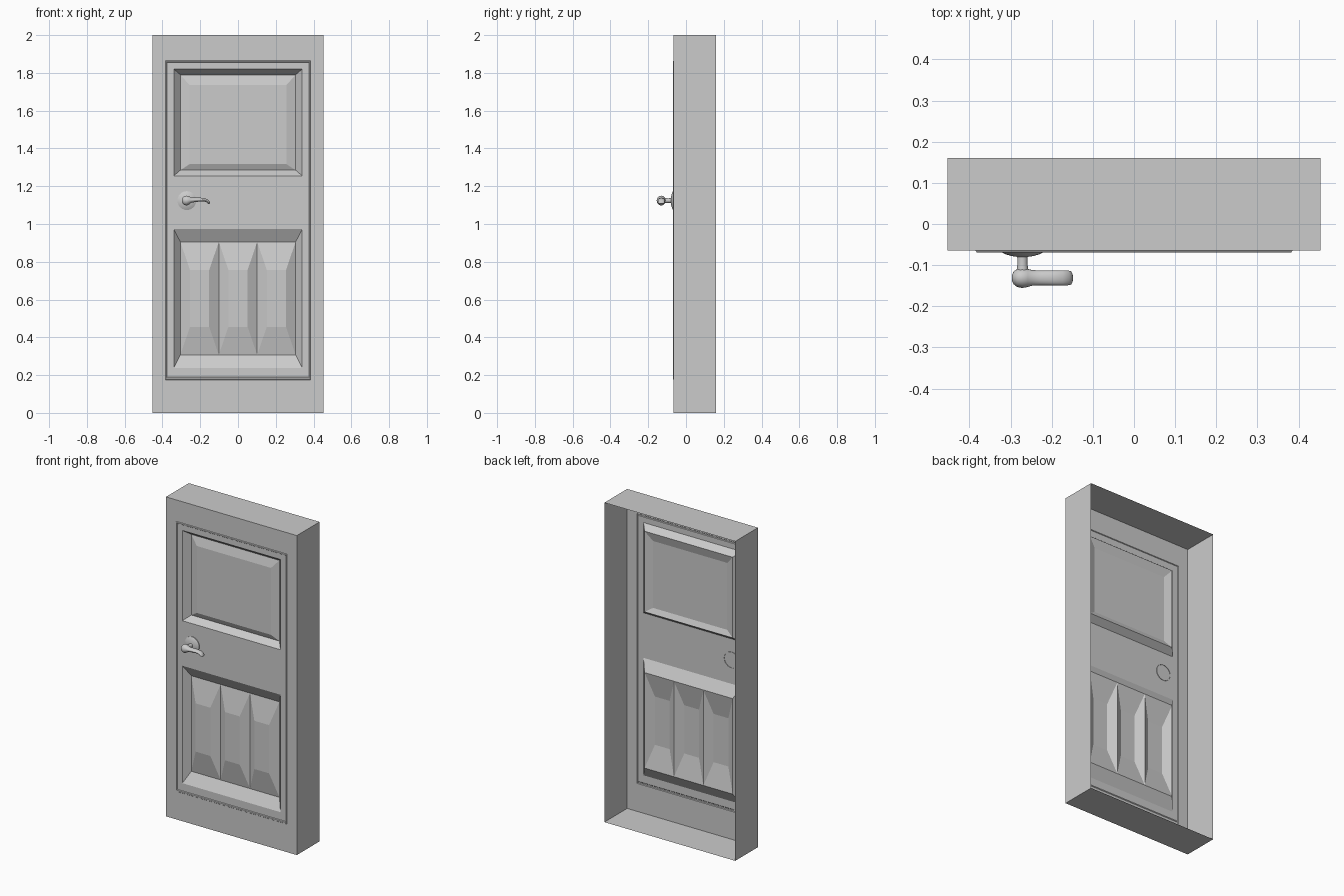
import bpy, bmesh, math
from mathutils import Vector

if "Cube" in bpy.data.objects:
    bpy.data.objects.remove(bpy.data.objects["Cube"])


def finish(bm, name, smooth=False):
    bmesh.ops.remove_doubles(bm, verts=bm.verts, dist=0.0003)
    if smooth:
        bmesh.ops.recalc_face_normals(bm, faces=bm.faces)
    me = bpy.data.meshes.new(name)
    bm.to_mesh(me)
    bm.free()
    ob = bpy.data.objects.new(name, me)
    bpy.context.collection.objects.link(ob)
    if smooth:
        bpy.context.view_layer.objects.active = ob
        ob.select_set(True)
        bpy.ops.object.shade_smooth_by_angle(angle=math.radians(40))
        ob.select_set(False)
    return ob


def rect(x0, x1, z0, z1, y):
    return [(x0, y, z0), (x1, y, z0), (x1, y, z1), (x0, y, z1)]


def loft(bm, loops, cap_end=True, cap_start=False):
    """Join successive loops of equal length with quads."""
    rows = [[bm.verts.new(p) for p in loop] for loop in loops]
    n = len(rows[0])
    for a, b in zip(rows, rows[1:]):
        for i in range(n):
            j = (i + 1) % n
            bm.faces.new((a[i], a[j], b[j], b[i]))
    if cap_end:
        bm.faces.new(rows[-1])
    if cap_start:
        bm.faces.new(rows[0][::-1])


FACE = -0.065    # front plane of the door
DEEP = -0.026    # floor of the recessed panels

# Open-backed frame with a thin raised bead around the door leaf
bm = bmesh.new()
loft(bm, [rect(-0.453, 0.453, 0, 2, 0.16),
          rect(-0.453, 0.453, 0, 2, FACE),
          rect(-0.385, 0.385, 0.175, 1.866, FACE),
          rect(-0.382, 0.382, 0.178, 1.863, FACE - 0.004),
          rect(-0.378, 0.378, 0.186, 1.858, FACE - 0.004),
          rect(-0.375, 0.375, 0.190, 1.855, FACE)], cap_end=False)
finish(bm, "door_frame")

# Door leaf: flat face with two openings
bm = bmesh.new()
xs = [-0.375, -0.34, 0.34, 0.375]
zs = [0.190, 0.238, 0.973, 1.255, 1.82, 1.855]
for i in range(3):
    for k in range(5):
        if i == 1 and k in (1, 3):
            continue
        loft(bm, [rect(xs[i], xs[i + 1], zs[k], zs[k + 1], FACE)])
finish(bm, "door_leaf")

# Upper panel: sloped recess with a raised field
bm = bmesh.new()
loft(bm, [rect(-0.34, 0.34, 1.255, 1.82, FACE),
          rect(-0.305, 0.305, 1.285, 1.79, DEEP),
          rect(-0.257, 0.257, 1.317, 1.736, DEEP - 0.015)])
finish(bm, "upper_panel")

# Lower panel: sloped recess holding three raised blocks
bm = bmesh.new()
loft(bm, [rect(-0.34, 0.34, 0.238, 0.973, FACE),
          rect(-0.305, 0.305, 0.307, 0.905, DEEP)], cap_end=False)
w = 0.61 / 3
for c in (-w, 0, w):
    loft(bm, [rect(c - w / 2, c + w / 2, 0.307, 0.905, DEEP),
              rect(c - 0.051, c + 0.051, 0.455, 0.757, DEEP - 0.03)])
finish(bm, "lower_panel")

HX, HZ = -0.271, 1.124


def lathe(name, profile, n=24):
    """Revolve (radius, y) points around the handle axis."""
    bm = bmesh.new()
    loft(bm, [[(HX + r * math.cos(2 * math.pi * i / n), y,
                HZ + r * math.sin(2 * math.pi * i / n)) for i in range(n)]
              for r, y in profile], cap_end=False)
    return finish(bm, name, True)


# Handle rose and neck
lathe("handle_rose", [(0.050, -0.062), (0.050, -0.069), (0.040, -0.074),
                      (0.026, -0.078), (0.012, -0.080)])
lathe("handle_neck", [(0.013, -0.076), (0.012, -0.095), (0.014, -0.112)])

# Lever: rounded knob sweeping into a flat bar with a drooping tip
# station: x, z, half-width in y, half-thickness, tilt of the section
stations = [(-0.297, 1.124, 0.006, 0.006, 0), (-0.293, 1.124, 0.015, 0.016, 0),
            (-0.284, 1.124, 0.022, 0.024, 0), (-0.271, 1.124, 0.0245, 0.026, 0),
            (-0.258, 1.125, 0.022, 0.021, 0), (-0.248, 1.126, 0.019, 0.014, 0),
            (-0.225, 1.128, 0.018, 0.011, 0), (-0.195, 1.129, 0.018, 0.010, 0),
            (-0.175, 1.127, 0.018, 0.009, 0.3), (-0.162, 1.121, 0.018, 0.008, 0.8),
            (-0.155, 1.113, 0.017, 0.007, 1.2), (-0.153, 1.107, 0.014, 0.005, 1.4)]
N = 16
bm = bmesh.new()
loops = []
for x, z, ry, rz, t in stations:
    loop = []
    for i in range(N):
        a = 2 * math.pi * i / N
        s = rz * math.sin(a)
        loop.append((x + s * math.sin(t), -0.131 + ry * math.cos(a), z + s * math.cos(t)))
    loops.append(loop)
loft(bm, loops, True, True)
finish(bm, "handle_lever", True)
